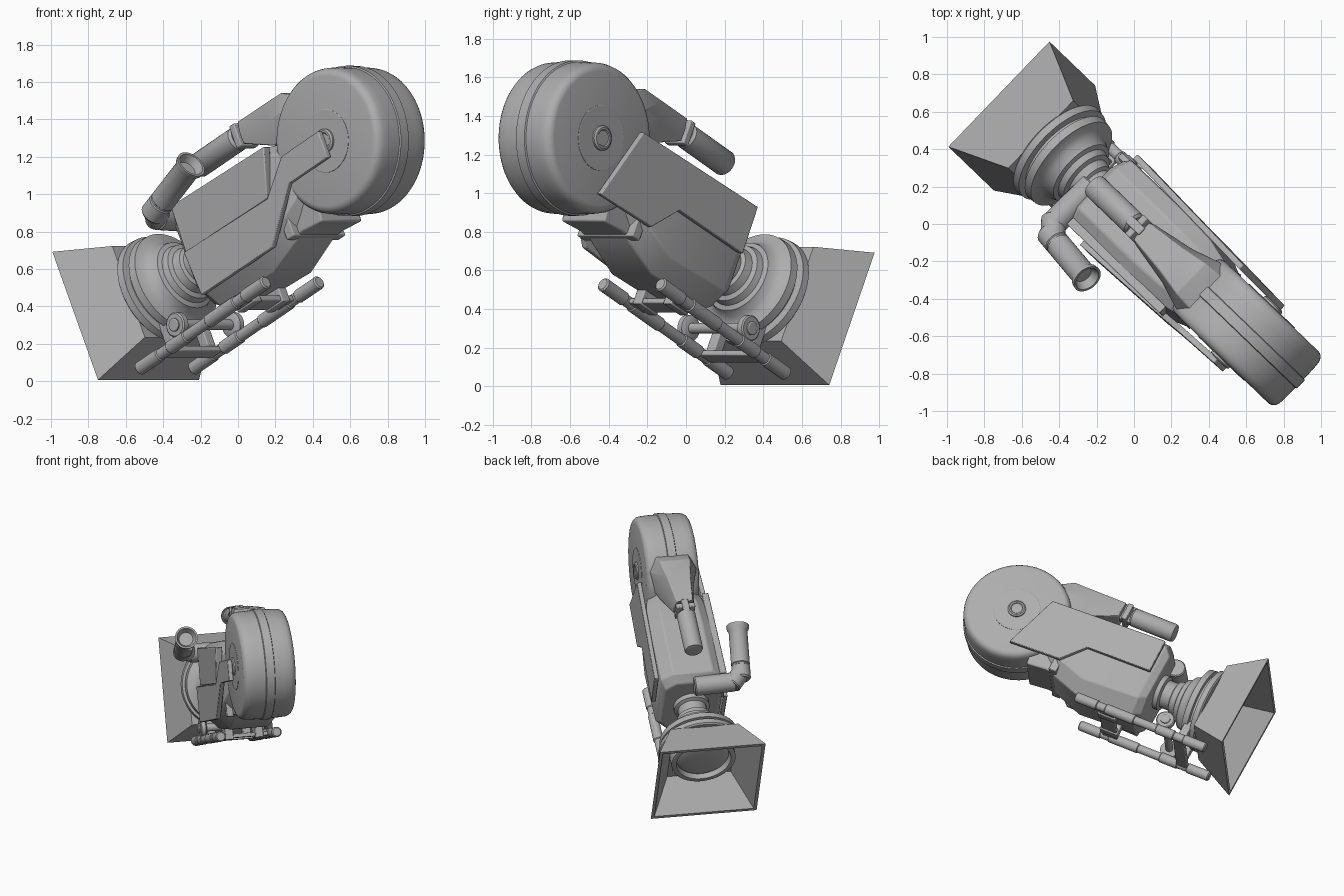
import bpy, bmesh, math
from mathutils import Matrix, Vector

if "Cube" in bpy.data.objects:
    bpy.data.objects.remove(bpy.data.objects["Cube"], do_unlink=True)

grey = bpy.data.materials.new("plain grey")
grey.use_nodes = True
grey.diffuse_color = (0.42, 0.42, 0.42, 1)
grey.node_tree.nodes["Principled BSDF"].inputs["Base Color"].default_value = (0.42, 0.42, 0.42, 1)

# Parts are built with x = camera right, y = lens direction, z = camera up, then tilted
side = Vector((0.693, 0.721, 0)).normalized()
fwd = Vector((-0.721 * 0.897, 0.693 * 0.897, -0.443)).normalized()
TILT = Matrix((side, fwd, side.cross(fwd))).transposed().to_4x4()


def finish(name, bm, bevel=0.0, segments=2):
    bmesh.ops.remove_doubles(bm, verts=bm.verts, dist=1e-5)
    bmesh.ops.recalc_face_normals(bm, faces=bm.faces)
    me = bpy.data.meshes.new(name)
    bm.to_mesh(me)
    bm.free()
    me.transform(TILT)
    me.materials.append(grey)
    ob = bpy.data.objects.new(name, me)
    bpy.context.collection.objects.link(ob)
    if bevel:
        mod = ob.modifiers.new("edges", 'BEVEL')
        mod.width, mod.segments = bevel, segments
        mod.limit_method, mod.angle_limit = 'ANGLE', math.radians(25)
    bpy.ops.object.select_all(action='DESELECT')
    ob.select_set(True)
    bpy.context.view_layer.objects.active = ob
    bpy.ops.object.shade_smooth_by_angle(angle=math.radians(32))
    return ob


def loft(name, rings, closed=False, bevel=0.0):
    """Skin a list of equal-length point rings."""
    bm = bmesh.new()
    vs = [[bm.verts.new(p) for p in r] for r in rings]
    n = len(vs[0])
    pairs = list(zip(vs, vs[1:])) + ([(vs[-1], vs[0])] if closed else [])
    for a, b in pairs:
        for i in range(n):
            j = (i + 1) % n
            bm.faces.new((a[i], a[j], b[j], b[i]))
    if not closed:
        bm.faces.new(vs[0])
        bm.faces.new(vs[-1])
    return finish(name, bm, bevel)


def prism(name, yz, x0, x1, bevel=0.0, splay=0.0):
    """Extrude a side profile across x; splay leans the plate outward toward the front."""
    return loft(name, [[(x + splay * y, y, z) for y, z in yz] for x in (x0, x1)], bevel=bevel)


def box(name, x0, x1, y0, y1, z0, z1, bevel=0.006):
    return prism(name, [(y0, z0), (y1, z0), (y1, z1), (y0, z1)], x0, x1, bevel)


def lathe(name, start, axis, profile, steps=48):
    """Turn (distance along axis, radius) pairs around an axis."""
    axis = Vector(axis).normalized()
    rot = Vector((0, 0, 1)).rotation_difference(axis).to_matrix()
    rings = []
    for t, r in profile:
        ring = []
        for k in range(steps):
            a = math.tau * k / steps
            ring.append(Vector(start) + axis * t + rot @ Vector((r * math.cos(a), r * math.sin(a), 0)))
        rings.append(ring)
    return loft(name, rings)


def rod(name, a, b, r, steps=24):
    d = Vector(b) - Vector(a)
    n = d.length
    c = min(0.008, r * 0.3)
    return lathe(name, a, d, [(0, r - c), (c, r), (n - c, r), (n, r - c)], steps)


# Body: chamfered octagonal section narrowed at both ends
stations = [(-0.125, 0.205, 0.93, 0.40), (-0.18, 0.235, 0.985, 0.36), (-0.62, 0.235, 0.985, 0.34),
            (-0.84, 0.225, 0.975, 0.42), (-1.0, 0.185, 0.93, 0.52)]
rings = []
for y, w, top, bot in stations:
    half = [(w * 0.6, bot), (w, bot + 0.1), (w, top - 0.06), (w * 0.62, top)]
    rings.append([(x, y, z) for x, z in half] + [(-x, y, z) for x, z in reversed(half)])
loft("body", rings, bevel=0.008)

# Side panels: the right one drops toward the rear, the left one rises to the reel hub
right_panel = [(-1.095, 0.925), (-0.19, 0.942), (-0.185, 0.675), (-0.69, 0.675), (-0.835, 0.508), (-1.235, 0.50)]
left_panel = [(-0.20, 0.415), (-0.185, 0.677), (-0.845, 0.67), (-1.035, 0.83), (-1.33, 0.835),
              (-1.33, 0.68), (-1.02, 0.675), (-0.77, 0.42)]
left_cover = [(-0.17, 0.68), (-0.18, 0.955), (-0.94, 0.935), (-0.84, 0.675)]
prism("right_panel", right_panel, 0.255, 0.288, 0.005, 0.036)
prism("left_panel", left_panel, -0.288, -0.255, 0.005, -0.036)
prism("left_cover", left_cover, -0.25, -0.2, 0.006)

# Reel magazine with rounded rims, central rib and hubs on both faces
cy, cz = -1.318, 0.782
half = [(0.193, 0.348), (0.19, 0.361), (0.182, 0.374), (0.168, 0.384), (0.15, 0.39), (0.11, 0.393),
        (0.034, 0.394), (0.03, 0.402), (0.0, 0.402)]
lathe("reel_magazine", (0, cy, cz), (1, 0, 0),
      [(-t, r) for t, r in half] + [(t, r) for t, r in reversed(half[:-1])], 72)
for s, label in ((1, "right"), (-1, "left")):
    lathe(label + "_reel_disc", (s * 0.187, cy, cz), (s, 0, 0), [(0, 0.17), (0.008, 0.17), (0.010, 0.167)])
    lathe(label + "_reel_hub", (s * 0.187, cy, cz), (s, 0, 0),
          [(0, 0.065), (0.02, 0.065), (0.027, 0.055), (0.027, 0.045), (0.022, 0.04)])
prism("magazine_throat", [(-0.83, 0.43), (-0.92, 0.44), (-1.07, 0.425), (-1.12, 0.8), (-0.9, 0.92)],
      -0.155, 0.155, 0.01)
box("throat_flange", -0.2, 0.2, -0.89, -0.83, 0.43, 0.7)

# Top handle: flared arm, clamp and round grip
arm = [(-0.66, 1.09, 1.22, 0.073, 0.06), (-0.9, 0.96, 1.208, 0.12, 0.085), (-1.06, 0.93, 1.195, 0.17, 0.11),
       (-1.17, 0.93, 1.12, 0.17, 0.12)]
loft("handle_arm", [[(-wb, y, zb), (wb, y, zb), (wb, y, zb + 0.55 * (zt - zb)), (wt, y, zt), (-wt, y, zt),
                     (-wb, y, zb + 0.55 * (zt - zb))] for y, zb, zt, wb, wt in arm], bevel=0.006)
box("handle_clamp", -0.07, 0.07, -0.64, -0.6, 1.09, 1.222)
box("handle_clamp_bar", -0.025, 0.025, -0.67, -0.56, 1.1, 1.23)
lathe("handle_grip", (0, -0.585, 1.163), (0, 1, 0),
      [(0, 0.055), (0.015, 0.068), (0.33, 0.068), (0.342, 0.062), (0.346, 0.045)], 32)

# Viewfinder: cross tube, elbow and eyepiece on the left
elbow = Vector((-0.35, -0.12, 0.93))
eye = Vector((-0.385, -0.535, 1.03))
rod("viewfinder_cross_tube", (0.0, -0.11, 0.91), (-0.3, -0.11, 0.925), 0.07, 32)
rod("viewfinder_elbow", (-0.27, -0.08, 0.922), elbow + (eye - elbow) * 0.14, 0.066, 32)
length = (eye - elbow).length
lathe("viewfinder_eyepiece", elbow, eye - elbow,
      [(0, 0.058), (0.012, 0.068), (0.1, 0.068), (0.105, 0.062), (0.115, 0.062), (0.12, 0.068),
       (length - 0.045, 0.068), (length - 0.025, 0.08), (length, 0.083), (length, 0.070),
       (length - 0.045, 0.05)], 32)

# Lens: narrow neck, stepped barrel widening into large front rings, and a domed glass
AX = 0.682
lathe("lens_barrel", (0, 0, AX), (0, 1, 0),
      [(-0.16, 0.13), (-0.09, 0.13), (-0.08, 0.105), (-0.01, 0.105), (0.0, 0.125), (0.045, 0.135), (0.055, 0.16),
       (0.09, 0.17), (0.10, 0.195), (0.14, 0.21), (0.165, 0.24), (0.18, 0.285), (0.225, 0.29), (0.23, 0.265),
       (0.25, 0.265), (0.255, 0.305), (0.295, 0.31), (0.305, 0.30), (0.31, 0.235), (0.40, 0.235),
       (0.405, 0.225), (0.405, 0.20), (0.365, 0.19)], 64)
lathe("lens_glass", (0, 0.35, AX), (0, 1, 0),
      [(0, 0.195)] + [(0.01 + 0.04 * math.sin(a * 0.15), 0.192 * math.cos(a * 0.15)) for a in range(11)])

# Matte box: hollow square hood open at the front
rings = []
for y, h, v in ((0.30, 0.20, 0.20), (0.30, 0.25, 0.272), (0.592, 0.39, 0.382), (0.592, 0.366, 0.358),
                (0.325, 0.235, 0.245), (0.325, 0.20, 0.20)):
    rings.append([(-h, y, AX - v), (h, y, AX - v), (h, y, AX + v), (-h, y, AX + v)])
loft("matte_box", rings, closed=True)

# Support rods with sleeves, focus knobs and bracket towers, mirrored left and right
RZ = 0.295
for s, label in ((1, "right"), (-1, "left")):
    x = s * 0.206
    rod(label + "_support_rod", (x, -0.59, RZ), (x, 0.44, RZ), 0.031)
    for i, (a, b) in enumerate(((-0.6, -0.42), (-0.36, -0.12), (0.05, 0.2), (0.27, 0.45))):
        rod(f"{label}_rod_sleeve_{i + 1}", (x, a, RZ), (x, b, RZ), 0.037)
    lathe(label + "_focus_knob", (s * 0.19, 0.085, 0.378), (s, 0, 0),
          [(0, 0.05), (0.01, 0.068), (0.04, 0.068), (0.046, 0.06), (0.046, 0.036), (0.054, 0.036), (0.058, 0.03)], 32)
    box(label + "_rear_tower", min(s * 0.08, s * 0.14), max(s * 0.08, s * 0.14), -0.42, -0.28, 0.27, 0.4)
    box(label + "_hood_strut", min(s * 0.1, s * 0.16), max(s * 0.1, s * 0.16), 0.2, 0.26, 0.28, 0.48)
rod("focus_cross_shaft", (-0.2, 0.085, 0.378), (0.2, 0.085, 0.378), 0.028)
box("rear_rod_bridge", -0.21, 0.21, -0.41, -0.29, 0.28, 0.31)
box("front_rod_bridge", -0.21, 0.21, 0.19, 0.28, 0.275, 0.305)
